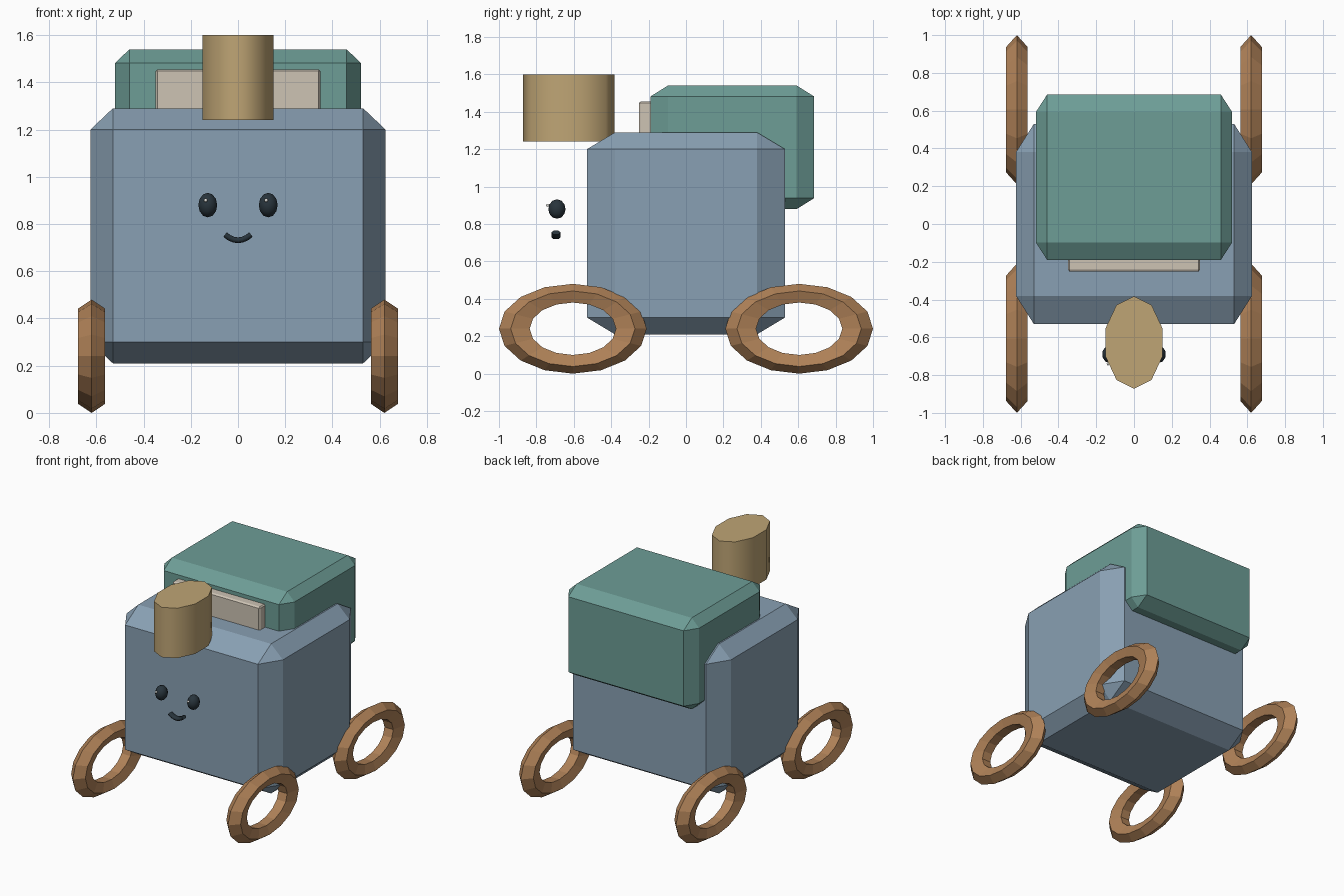
import bpy, math
from mathutils import Vector

old = bpy.data.objects.get("Cube")
if old:
    bpy.data.objects.remove(old, do_unlink=True)


def material(name, r, g, b):
    # sRGB bytes to linear
    lin = [((c / 255 + 0.055) / 1.055) ** 2.4 for c in (r, g, b)]
    m = bpy.data.materials.new(name)
    m.use_nodes = True
    m.diffuse_color = (*lin, 1)
    m.node_tree.nodes["Principled BSDF"].inputs["Base Color"].default_value = (*lin, 1)
    return m


blue = material("slate blue", 137, 160, 179)
teal = material("teal", 109, 157, 150)
tan = material("tan", 191, 165, 117)
brown = material("brown", 176, 130, 88)
dark = material("charcoal", 40, 52, 60)
cream = material("cream", 205, 195, 180)
white = material("white", 245, 245, 240)


def finish(name, mat, scale=(1, 1, 1), smooth=None):
    ob = bpy.context.object
    ob.name = ob.data.name = name
    ob.scale = scale
    bpy.ops.object.transform_apply(location=False, rotation=True, scale=True)
    ob.data.materials.append(mat)
    if smooth:
        bpy.ops.object.shade_smooth_by_angle(angle=math.radians(smooth))
    return ob


def chamfered_box(name, mat, low, high, cut):
    """Box whose chamfer reaches a different width along each axis."""
    low, high, cut = Vector(low), Vector(high), Vector(cut)
    bpy.ops.mesh.primitive_cube_add(size=2, location=(low + high) / 2)
    size = (high - low) / 2
    ob = finish(name, mat, [s / c for s, c in zip(size, cut)])
    mod = ob.modifiers.new("chamfer", "BEVEL")
    mod.width, mod.segments, mod.limit_method = 1, 1, "NONE"
    mod.use_clamp_overlap = False
    bpy.ops.object.modifier_apply(modifier=mod.name)
    for v in ob.data.vertices:
        v.co = [a * c for a, c in zip(v.co, cut)]
    return ob


# Body, pack and pale panel
chamfered_box("body", blue, (-.625, -.53, .21), (.625, .53, 1.29), (.095, .15, .09))
chamfered_box("back_pack", teal, (-.52, -.19, .88), (.52, .685, 1.54), (.06, .093, .058))
chamfered_box("front_panel", cream, (-.35, -.252, 1.0), (.35, -.15, 1.455), (.008, .012, .008))

# Oval stack
bpy.ops.mesh.primitive_cylinder_add(vertices=10, radius=1, depth=.36, location=(0, -.627, 1.42))
finish("stack", tan, (.158, .245, 1), 65)

# Four ring wheels with a five-sided section
for x, side in ((.62, "left"), (-.62, "right")):
    for y, end in ((-.605, "front"), (.605, "back")):
        bpy.ops.mesh.primitive_torus_add(
            major_segments=16, minor_segments=5, major_radius=.77, minor_radius=.23,
            location=(x, y, .24), rotation=(0, math.pi / 2, 0))
        ob = bpy.context.object
        bpy.ops.object.transform_apply(location=False, rotation=True, scale=False)
        finish(f"{end}_{side}_wheel", brown, (.26, .395, .24))
        for p in ob.data.polygons:
            p.use_smooth = False

# Eyes with a small glint
for x, side in ((.128, "left"), (-.128, "right")):
    bpy.ops.mesh.primitive_uv_sphere_add(segments=10, ring_count=6, radius=1, location=(x, -.69, .88))
    finish(f"{side}_eye", dark, (.042, .046, .052), 70)
    bpy.ops.mesh.primitive_uv_sphere_add(segments=8, ring_count=5, radius=1, location=(x - .009, -.738, .9))
    finish(f"{side}_eye_glint", white, (.008, .012, .008), 70)

# Smile
curve = bpy.data.curves.new("smile", "CURVE")
curve.dimensions = "3D"
curve.bevel_depth = .014
curve.bevel_resolution = 1
curve.use_fill_caps = True
spline = curve.splines.new("POLY")
spline.points.add(6)
for i, p in enumerate(spline.points):
    t = i / 3 - 1
    p.co = (.055 * t, -.695, .731 + .024 * t * t, 1)
smile = bpy.data.objects.new("smile", curve)
bpy.context.collection.objects.link(smile)
bpy.ops.object.select_all(action="DESELECT")
smile.select_set(True)
bpy.context.view_layer.objects.active = smile
bpy.ops.object.convert(target="MESH")
ob = bpy.context.object
ob.name = "smile"
for v in ob.data.vertices:
    v.co.y = -.695 + (v.co.y + .695) * 1.8
ob.data.materials.clear()
ob.data.materials.append(dark)
